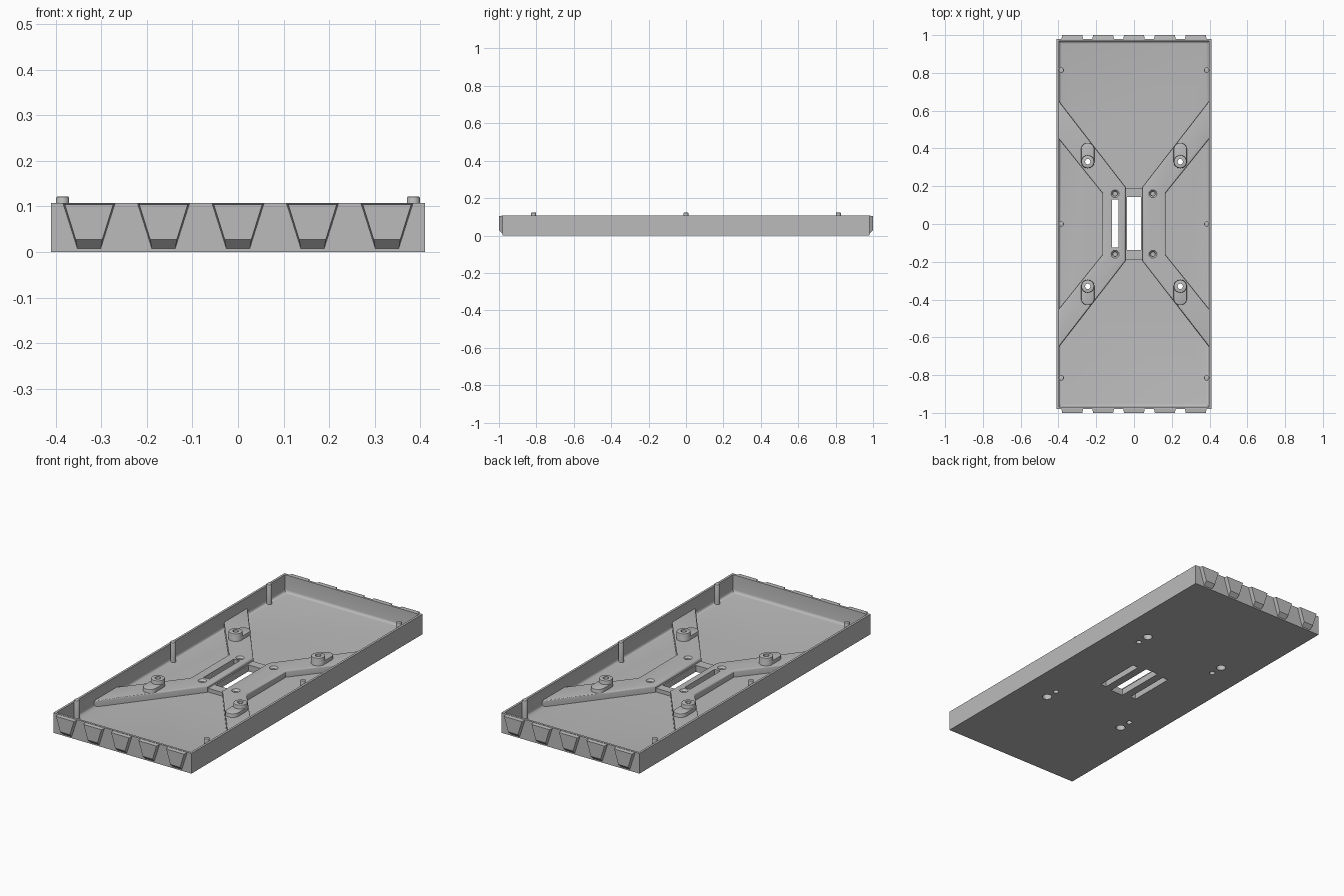
import bpy, bmesh
from mathutils import Matrix, Vector

if "Cube" in bpy.data.objects:
    bpy.data.objects.remove(bpy.data.objects["Cube"], do_unlink=True)

grey = bpy.data.materials.new("mid_grey")
grey.use_nodes = True
grey.diffuse_color = (0.5, 0.5, 0.5, 1)
grey.node_tree.nodes["Principled BSDF"].inputs["Base Color"].default_value = (0.5, 0.5, 0.5, 1)


def finish(name, bm):
    bmesh.ops.recalc_face_normals(bm, faces=bm.faces)
    me = bpy.data.meshes.new(name)
    bm.to_mesh(me)
    bm.free()
    me.materials.append(grey)
    ob = bpy.data.objects.new(name, me)
    bpy.context.collection.objects.link(ob)
    return ob


def add_prism(bm, outline, z0, z1):
    face = bm.faces.new([bm.verts.new((x, y, z0)) for x, y in outline])
    ext = bmesh.ops.extrude_face_region(bm, geom=[face])["geom"]
    verts = [v for v in ext if isinstance(v, bmesh.types.BMVert)]
    bmesh.ops.translate(bm, verts=verts, vec=(0, 0, z1 - z0))


def add_box(bm, x0, x1, y0, y1, z0, z1):
    add_prism(bm, [(x0, y0), (x1, y0), (x1, y1), (x0, y1)], z0, z1)


def add_cyl(bm, x, y, r, z0, z1, r_top=None):
    bmesh.ops.create_cone(bm, cap_ends=True, segments=32, radius1=r, radius2=r_top or r,
                          depth=z1 - z0, matrix=Matrix.Translation((x, y, (z0 + z1) / 2)))


def bevel_level(bm, z, width, segments):
    edges = [e for e in bm.edges if all(abs(v.co.z - z) < 1e-4 for v in e.verts)]
    bmesh.ops.bevel(bm, geom=edges, offset=width, segments=segments, profile=0.5, affect="EDGES")


def cut(ob, cutter):
    mod = ob.modifiers.new("cut", "BOOLEAN")
    mod.operation = "DIFFERENCE"
    mod.solver = "EXACT"
    mod.object = cutter
    bpy.context.view_layer.update()
    dg = bpy.context.evaluated_depsgraph_get()
    me = bpy.data.meshes.new_from_object(ob.evaluated_get(dg))
    ob.modifiers.clear()
    ob.data = me


FLOOR, RIM, BAND = 0.015, 0.108, 0.05
SIGNS = [(sx, sy) for sx in (-1, 1) for sy in (-1, 1)]

# Open tray with a rounded inner floor edge
bm = bmesh.new()
add_box(bm, -0.41, 0.41, -0.98, 0.98, 0, RIM)
tray = finish("tray", bm)
bm = bmesh.new()
add_box(bm, -0.398, 0.398, -0.968, 0.968, FLOOR, 0.2)
bevel_level(bm, FLOOR, 0.015, 4)
cavity = finish("cavity_cutter", bm)
cut(tray, cavity)

# Raised angled bands, one on each side
bands = []
for side, name in ((-1, "right_band"), (1, "left_band")):
    half = [(0.045, 0.195), (0.405, 0.66), (0.405, 0.46), (0.168, 0.165)]
    outline = half + [(x, -y) for x, y in reversed(half)]
    bm = bmesh.new()
    add_prism(bm, [(side * x, y) for x, y in outline], 0.01, BAND)
    bevel_level(bm, BAND, 0.008, 3)
    bands.append(finish(name, bm))

# Low bridge between the bands
bm = bmesh.new()
add_box(bm, -0.05, 0.05, -0.19, 0.19, 0.01, 0.035)
bridge = finish("centre_bridge", bm)

# Stepped mounting bosses
bosses = []
for sx, sy in SIGNS:
    bm = bmesh.new()
    add_cyl(bm, sx * 0.245, sy * 0.33, 0.035, 0.01, 0.07)
    add_cyl(bm, sx * 0.245, sy * 0.395, 0.035, 0.01, 0.07)
    # Merge both ends into one rounded slab
    pts = [v.co.copy() for v in bm.verts]
    bm.clear()
    bmesh.ops.convex_hull(bm, input=[bm.verts.new(p) for p in pts])
    bmesh.ops.dissolve_limit(bm, angle_limit=0.01, verts=bm.verts, edges=bm.edges)
    bevel_level(bm, 0.07, 0.004, 2)
    bosses.append(finish("boss_slab", bm))
    bm = bmesh.new()
    add_cyl(bm, sx * 0.245, sy * 0.33, 0.034, 0.01, 0.091)
    bevel_level(bm, 0.091, 0.004, 2)
    bosses.append(finish("boss_post", bm))

# Slots, through holes and keyhole pockets
bm = bmesh.new()
add_box(bm, -0.038, 0.038, -0.138, 0.143, -0.02, 0.1)
add_box(bm, -0.116, -0.082, -0.125, 0.13, -0.02, 0.1)
add_box(bm, 0.082, 0.116, -0.125, 0.13, -0.02, 0.042)
for sx, sy in SIGNS:
    add_cyl(bm, sx * 0.245, sy * 0.33, 0.014, -0.02, 0.12)
    add_cyl(bm, sx * 0.245, sy * 0.4, 0.024, -0.02, 0.055)
holes = finish("hole_cutter", bm)
for ob in [tray, bridge] + bands + bosses:
    cut(ob, holes)

# Countersunk blind screw holes in the bands
for r0, r1, z0 in ((0.012, 0.012, 0.02), (0.012, 0.03, 0.04)):
    bm = bmesh.new()
    for sx, sy in SIGNS:
        add_cyl(bm, sx * 0.1, sy * 0.16, r0, z0, 0.06, r1)
    sink = finish("screw_cutter", bm)
    for ob in bands:
        cut(ob, sink)
    bpy.data.objects.remove(sink, do_unlink=True)
for ob in (cavity, holes):
    bpy.data.objects.remove(ob, do_unlink=True)

# Locating pegs along the long walls
pegs = []
for sx in (-1, 1):
    for y in (-0.815, 0, 0.815):
        bm = bmesh.new()
        add_cyl(bm, sx * 0.385, y, 0.014, 0.01, 0.122)
        bevel_level(bm, 0.122, 0.003, 2)
        pegs.append(finish("peg", bm))

# Tapered grip ribs on both ends
for end, name in ((-1, "front_rib"), (1, "back_rib")):
    for i in range(-2, 3):
        bm = bmesh.new()
        rings = []
        for y, top, wide, low, narrow in ((0.975, 0.107, 0.058, 0.003, 0.025),
                                          (1.0, 0.104, 0.053, 0.027, 0.029)):
            corners = [(-wide, top), (wide, top), (narrow, low), (-narrow, low)]
            rings.append([bm.verts.new((i * 0.1635 + x, end * y, z)) for x, z in corners])
            bm.faces.new(rings[-1])
        for k in range(4):
            n = (k + 1) % 4
            bm.faces.new((rings[0][k], rings[0][n], rings[1][n], rings[1][k]))
        finish(name, bm)

# Smooth rounded parts, keep the edges sharp
bpy.ops.object.select_all(action="DESELECT")
for ob in [tray] + bands + bosses + pegs:
    ob.select_set(True)
bpy.context.view_layer.objects.active = tray
bpy.ops.object.shade_smooth_by_angle(angle=0.6)
